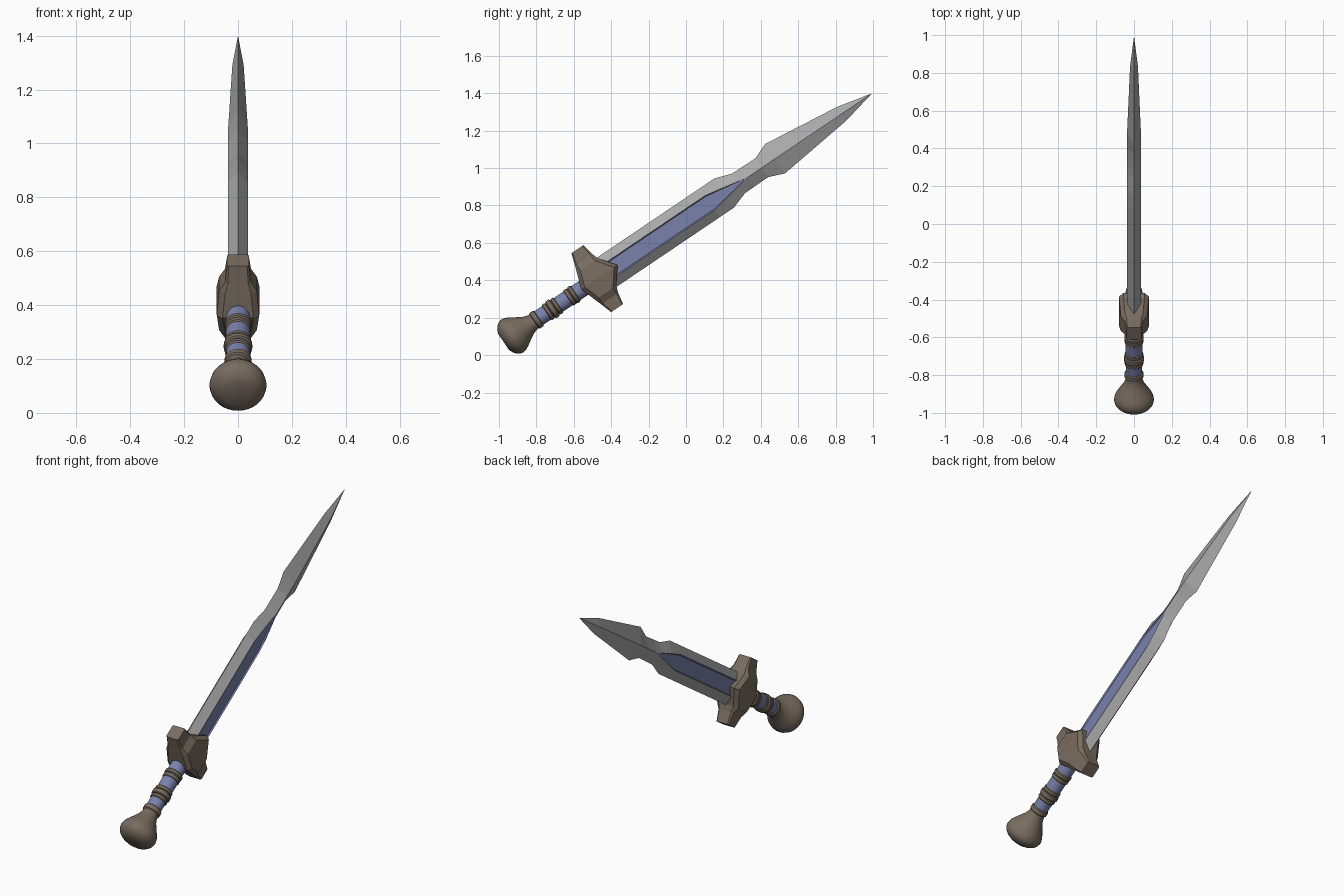
import bpy, bmesh, math
from mathutils import Matrix

cube = bpy.data.objects.get("Cube")
if cube:
    bpy.data.objects.remove(cube, do_unlink=True)

# The sword is modelled along local y with its tip at the origin, then tilted into place
POSE = Matrix.Translation((0, 0.995, 1.4)) @ Matrix.Rotation(math.radians(34), 4, 'X')


def material(name, rgb, rough):
    m = bpy.data.materials.new(name)
    m.use_nodes = True
    m.diffuse_color = (*rgb, 1)
    bsdf = m.node_tree.nodes["Principled BSDF"]
    bsdf.inputs["Base Color"].default_value = (*rgb, 1)
    bsdf.inputs["Roughness"].default_value = rough
    return m


STEEL = material("steel grey", (0.40, 0.40, 0.40), 0.5)
BLUE = material("dusty blue", (0.19, 0.22, 0.40), 0.6)
BRONZE = material("dull bronze", (0.19, 0.15, 0.115), 0.6)


def loft(name, rings, mats, rule=None, smooth=False):
    """Skin a list of equal-length point rings; rule(k) gives the material of strip k."""
    bm = bmesh.new()
    rows = [[bm.verts.new(p) for p in ring] for ring in rings]
    n = len(rows[0])
    for a, b in zip(rows, rows[1:]):
        for k in range(n):
            j = (k + 1) % n
            f = bm.faces.new((a[k], a[j], b[j], b[k]))
            f.material_index = rule(k) if rule else 0
    bm.faces.new(rows[0])
    bm.faces.new(rows[-1])
    bmesh.ops.remove_doubles(bm, verts=bm.verts, dist=1e-5)
    bmesh.ops.recalc_face_normals(bm, faces=bm.faces)
    me = bpy.data.meshes.new(name)
    bm.to_mesh(me)
    bm.free()
    for m in mats:
        me.materials.append(m)
    ob = bpy.data.objects.new(name, me)
    bpy.context.collection.objects.link(ob)
    ob.matrix_world = POSE
    if smooth:
        bpy.ops.object.select_all(action='DESELECT')
        ob.select_set(True)
        bpy.context.view_layer.objects.active = ob
        bpy.ops.object.shade_smooth_by_angle(angle=math.radians(35))
    return ob


def lathe(name, profile, mat, sides=32):
    """Revolve (position along sword, radius) pairs around the sword axis."""
    rings = [[(r * math.cos(2 * math.pi * i / sides), y, r * math.sin(2 * math.pi * i / sides))
              for i in range(sides)] for y, r in profile]
    return loft(name, rings, [mat], smooth=True)


# Blade: (position, half width, half thickness, fuller half width)
blade_rows = [
    (0.0, 0.0, 0.0, 0.0),
    (-0.195, 0.044, 0.021, 0.0),
    (-0.626, 0.095, 0.037, 0.0),
    (-0.711, 0.061, 0.037, 0.0),
    (-0.807, 0.062, 0.037, 0.0),
    (-0.862, 0.063, 0.037, 0.011),
    (-0.955, 0.094, 0.037, 0.029),
    (-1.045, 0.094, 0.037, 0.046),
    (-1.74, 0.094, 0.037, 0.046),
]


def blade_ring(y, w, x, r):
    floor = x - min(0.007, r * 0.4)
    half = [(0, w), (x, r), (floor, r * 0.87), (floor, -r * 0.87), (x, -r)]
    return [(a, y, b) for a, b in half] + [(-a, y, -b) for a, b in half]


loft("blade", [blade_ring(*row) for row in blade_rows], [STEEL, BLUE],
     rule=lambda k: 1 if k % 5 in (1, 2, 3) else 0)

# Guard: (distance from axis, blade-side position, grip-side position, half thickness, chamfer)
guard_half = [
    (0.0, -1.642, -1.875, 0.079, 0.022),
    (0.088, -1.708, -1.845, 0.070, 0.022),
    (0.125, -1.722, -1.832, 0.048, 0.010),
    (0.190, -1.734, -1.811, 0.040, 0.006),
]


def guard_ring(v, front, back, x, c):
    side = [(x - c, back), (x, back + c), (x, front - c), (x - c, front)]
    return [(a, y, v) for a, y in side] + [(-a, y, v) for a, y in reversed(side)]


guard_rows = [(-v, *rest) for v, *rest in reversed(guard_half[1:])] + guard_half
loft("guard", [guard_ring(*row) for row in guard_rows], [BRONZE])

# Grip core
lathe("grip", [(-1.80, 0.045), (-2.18, 0.043)], BLUE)

# Bronze bands around the grip: (start, end, radius)
bands = [(-1.912, -1.936, 0.051), (-1.936, -1.962, 0.049),
         (-2.022, -2.046, 0.049), (-2.046, -2.076, 0.053), (-2.076, -2.100, 0.049),
         (-2.148, -2.180, 0.050)]
for i, (a, b, r) in enumerate(bands):
    lathe(f"grip_band_{i + 1}",
          [(a, r - 0.006), (a - 0.005, r), (b + 0.005, r), (b, r - 0.006)], BRONZE)

# Pommel: neck flaring to a squashed ball with a flat end
lathe("pommel", [(-2.165, 0.042), (-2.195, 0.046), (-2.22, 0.055), (-2.25, 0.073),
                 (-2.28, 0.092), (-2.30, 0.102), (-2.32, 0.106), (-2.338, 0.102),
                 (-2.353, 0.092), (-2.367, 0.075), (-2.377, 0.053)], BRONZE)
